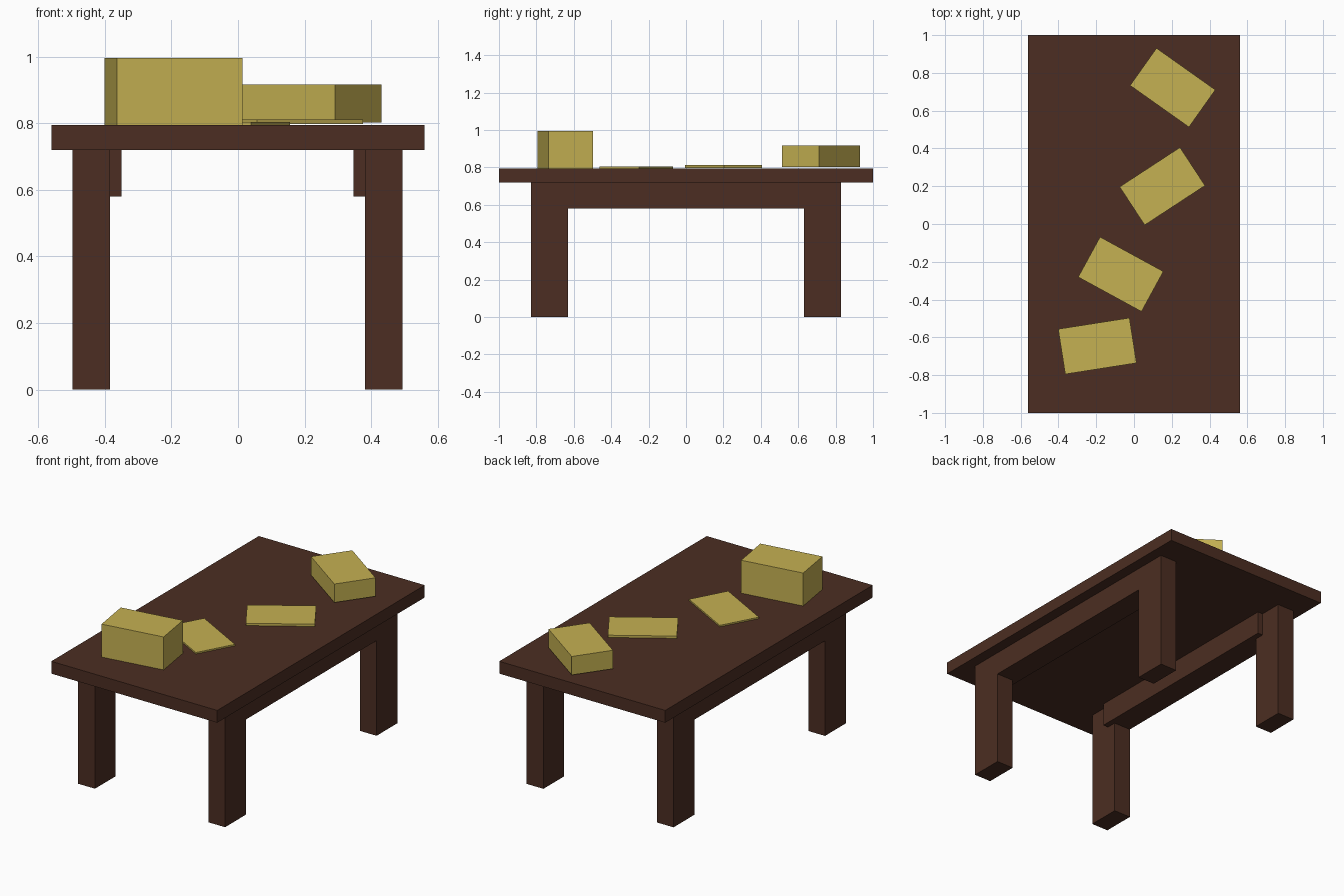
import bpy, math

if "Cube" in bpy.data.objects:
    bpy.data.objects.remove(bpy.data.objects["Cube"])


def material(name, color):
    m = bpy.data.materials.new(name)
    m.diffuse_color = (*color, 1)
    m.use_nodes = True
    m.node_tree.nodes["Principled BSDF"].inputs["Base Color"].default_value = m.diffuse_color
    return m


WOOD = material("dark_wood", (0.072, 0.027, 0.016))
CARD = material("yellow_cover", (0.56, 0.44, 0.085))


def box(name, center, size, z0, z1, mat, angle=0):
    """Box with its footprint centred in xy, spanning z0 to z1."""
    bpy.ops.mesh.primitive_cube_add(size=1, location=(*center, (z0 + z1) / 2))
    ob = bpy.context.object
    ob.name = name
    ob.scale = (*size, z1 - z0)
    ob.rotation_euler.z = math.radians(angle)
    ob.data.materials.append(mat)
    return ob


# Table top
box("table_top", (0, 0), (1.12, 2.0), 0.72, 0.795, WOOD)

# Legs and the long side rails, flush with the outer leg faces
for side, sx in (("left", -1), ("right", 1)):
    for end, sy in (("front", -1), ("back", 1)):
        box(f"{end}_{side}_leg", (sx * 0.439 - 0.0015, sy * 0.73),
            (0.113, 0.2), 0, 0.72, WOOD)
    box(f"{side}_rail", (sx * 0.422 - 0.0015, 0), (0.147, 1.38), 0.58, 0.72, WOOD)

# Books lying on the table: centre, bottom, top, rotation
books = [
    ("thick_book", (-0.194, -0.646), 0.795, 0.996, 8.9),
    ("thin_booklet", (-0.07, -0.266), 0.795, 0.804, -28.6),
    ("slim_book", (0.15, 0.20), 0.798, 0.812, 33.2),
    ("medium_book", (0.205, 0.722), 0.803, 0.916, -35.3),
]
for name, center, z0, z1, angle in books:
    box(name, center, (0.382, 0.242), z0, z1, CARD, angle)
